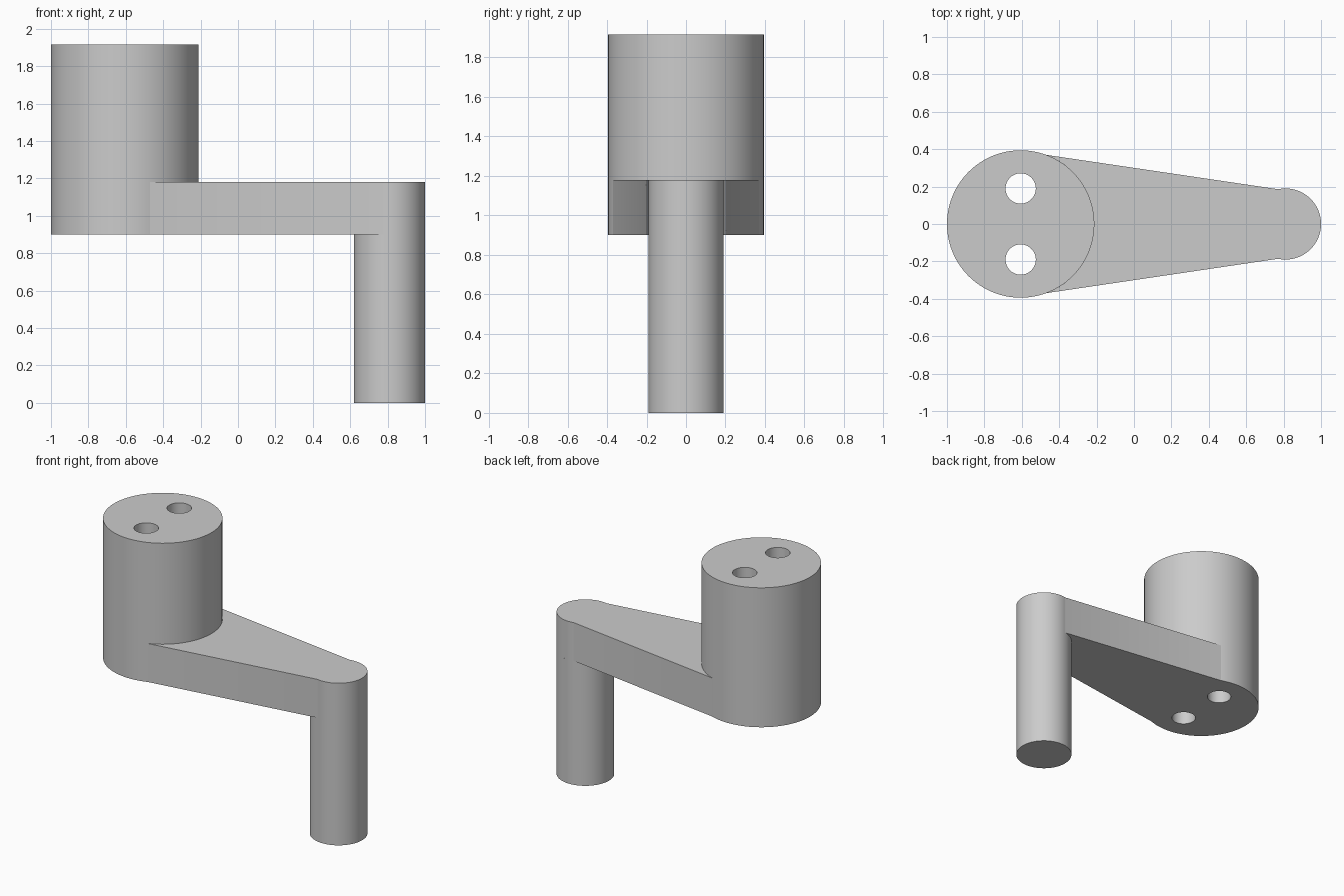
import bpy
import bmesh
from math import cos, sin, radians

cube = bpy.data.objects.get("Cube")
if cube:
    bpy.data.objects.remove(cube, do_unlink=True)

grey = bpy.data.materials.new("plain grey")
grey.use_nodes = True
grey.diffuse_color = (0.6, 0.6, 0.6, 1)
grey.node_tree.nodes["Principled BSDF"].inputs["Base Color"].default_value = (0.6, 0.6, 0.6, 1)

HUB_X, HUB_R = -0.606, 0.394
POST_X, POST_R = 0.81, 0.19
BASE, ARM_TOP, HUB_TOP = 0.9, 1.18, 1.915


def arc(cx, cy, r, start, end, steps):
    """Points along an arc, both ends included, angles in degrees."""
    angles = [radians(start + (end - start) * i / steps) for i in range(steps + 1)]
    return [(cx + r * cos(a), cy + r * sin(a)) for a in angles]


def circle(cx, cy, r, steps=96):
    return arc(cx, cy, r, 0, 360, steps)[:-1]


def extrude(name, outlines, z0, z1):
    """Extrude filled outlines from z0 to z1; inner outlines become holes."""
    curve = bpy.data.curves.new(name, 'CURVE')
    curve.dimensions = '2D'
    curve.fill_mode = 'BOTH'
    curve.extrude = (z1 - z0) / 2
    for points in outlines:
        spline = curve.splines.new('POLY')
        spline.points.add(len(points) - 1)
        for p, (x, y) in zip(spline.points, points):
            p.co = (x, y, 0, 1)
        spline.use_cyclic_u = True
    helper = bpy.data.objects.new(name + "_outline", curve)
    bpy.context.collection.objects.link(helper)
    mesh = bpy.data.meshes.new_from_object(
        helper.evaluated_get(bpy.context.evaluated_depsgraph_get()))
    bpy.data.objects.remove(helper, do_unlink=True)

    # Weld caps to walls and face everything outward
    bm = bmesh.new()
    bm.from_mesh(mesh)
    bmesh.ops.remove_doubles(bm, verts=bm.verts, dist=0.0001)
    bmesh.ops.translate(bm, verts=bm.verts, vec=(0, 0, (z0 + z1) / 2))
    bmesh.ops.recalc_face_normals(bm, faces=bm.faces)
    bm.to_mesh(mesh)
    bm.free()
    mesh.materials.clear()
    mesh.materials.append(grey)
    obj = bpy.data.objects.new(name, mesh)
    bpy.context.collection.objects.link(obj)
    bpy.ops.object.select_all(action='DESELECT')
    obj.select_set(True)
    bpy.context.view_layer.objects.active = obj
    bpy.ops.object.shade_smooth_by_angle(angle=radians(30))
    return obj


# Large hub with two through holes
holes = [circle(HUB_X, y, 0.081, 48) for y in (-0.19, 0.19)]
extrude("hub", [circle(HUB_X, 0, HUB_R)] + holes, BASE, HUB_TOP)

# Tapered arm: hugs the hub at one end, rounds off over the post at the other
arm = (arc(HUB_X, 0, HUB_R, 69.8, -69.8, 36)
       + arc(POST_X, 0, POST_R, -102, 102, 54))
extrude("arm", [arm], BASE, ARM_TOP)

# Post hanging below the arm's rounded end
extrude("post", [circle(POST_X, 0, POST_R)], 0, BASE)
